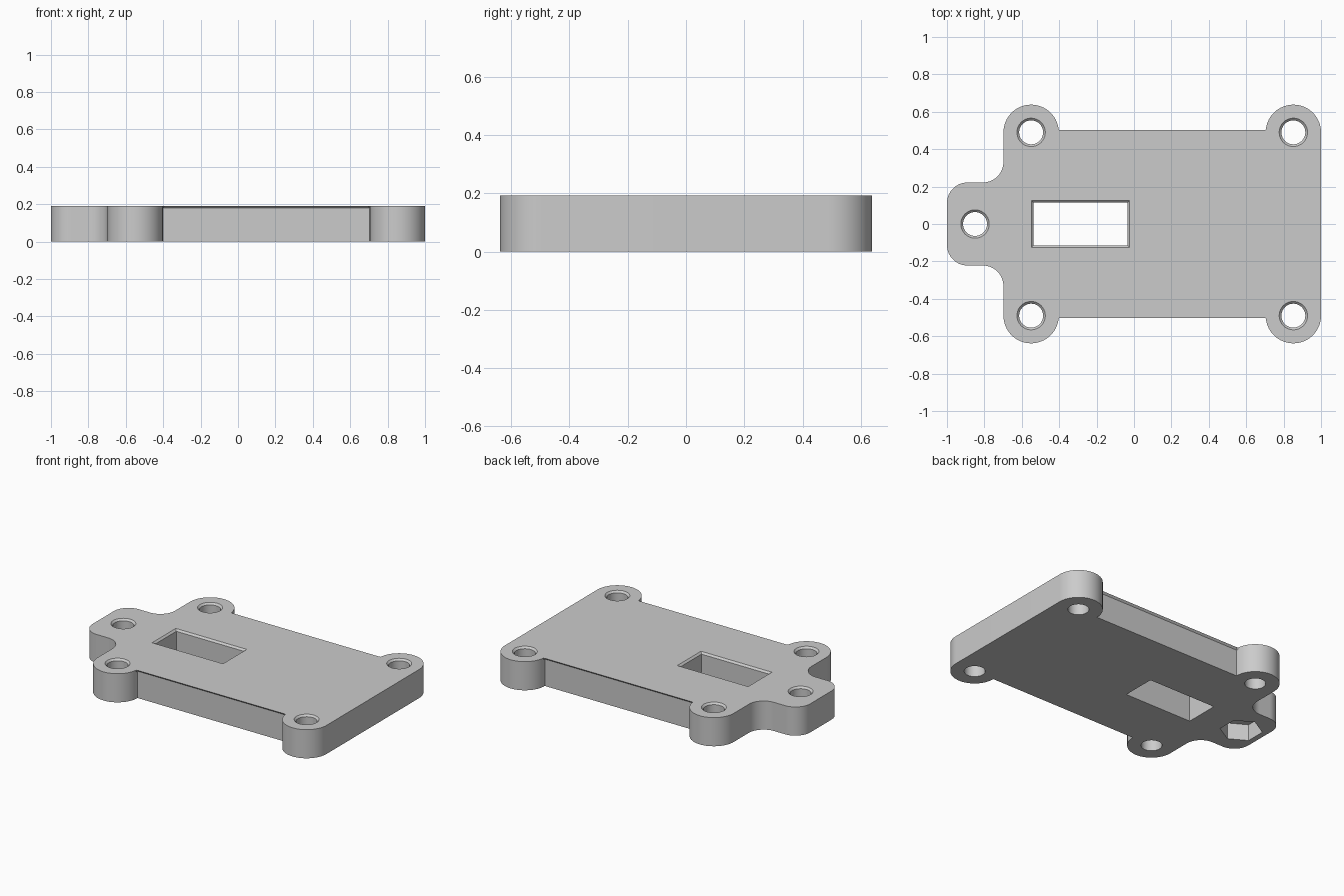
import bpy
import bmesh
from math import cos, sin, radians

cube = bpy.data.objects.get("Cube")
if cube:
    bpy.data.objects.remove(cube, do_unlink=True)

HEIGHT = 0.192
CHAMFER = 0.012
EAR_R = 0.148
EAR_Y = 0.49
FILLET = 0.11
HOLE_R = 0.064
RIGHT_EAR, LEFT_EAR, TAB = 0.852, -0.55, -0.85

grey = bpy.data.materials.new("plain grey")
grey.use_nodes = True
colour = (0.6, 0.6, 0.6, 1)
grey.diffuse_color = colour
grey.node_tree.nodes["Principled BSDF"].inputs["Base Color"].default_value = colour


def arc(cx, cy, r, start, end, steps):
    angles = [radians(start + (end - start) * i / steps) for i in range(steps + 1)]
    return [(cx + r * cos(a), cy + r * sin(a)) for a in angles]


def loft(name, sections, chamfer_top=False):
    """Solid through (height, outline) sections listed from bottom to top."""
    bm = bmesh.new()
    rings = [[bm.verts.new((x, y, z)) for x, y in pts] for z, pts in sections]
    bm.faces.new(rings[0][::-1])
    top = bm.faces.new(rings[-1])
    n = len(rings[0])
    for low, high in zip(rings, rings[1:]):
        for i in range(n):
            j = (i + 1) % n
            bm.faces.new((low[i], low[j], high[j], high[i]))
    if chamfer_top:
        bmesh.ops.bevel(bm, geom=list(top.edges), offset=CHAMFER,
                        segments=1, affect='EDGES')
    bmesh.ops.recalc_face_normals(bm, faces=bm.faces[:])
    mesh = bpy.data.meshes.new(name)
    bm.to_mesh(mesh)
    bm.free()
    mesh.materials.append(grey)
    obj = bpy.data.objects.new(name, mesh)
    bpy.context.collection.objects.link(obj)
    return obj


def flared(name, outline):
    """Through cutter whose top widens to chamfer the rim; outline(grow) gives points."""
    over = 0.05
    return loft(name, [(-over, outline(0)), (HEIGHT - CHAMFER, outline(0)),
                       (HEIGHT + over, outline(CHAMFER + over))])


def circle(cx, cy, r, n, start=0):
    return arc(cx, cy, r, start, start + 360, n)[:-1]


def slot(grow):
    x0, x1, y = -0.537 - grow, -0.035 + grow, 0.114 + grow
    return [(x0, -y), (x1, -y), (x1, y), (x0, y)]


# Plate outline: two ears, concave fillet and rounded tab, mirrored across y
half = (arc(RIGHT_EAR, EAR_Y, EAR_R, 0, 180, 32)
        + arc(LEFT_EAR, EAR_Y, EAR_R, 0, 180, 32)
        + arc(LEFT_EAR - EAR_R - FILLET, 0.222 + FILLET, FILLET, 0, -90, 16)
        + arc(-1 + FILLET, 0.222 - FILLET, FILLET, 90, 180, 16))
outline = half + [(x, -y) for x, y in reversed(half)]
plate = loft("mounting_plate", [(0, outline), (HEIGHT, outline)], chamfer_top=True)

# Screw holes, rectangular window and hexagonal nut pocket
cutters = [flared("window_cutter", slot)]
centres = [(x, s * EAR_Y) for x in (RIGHT_EAR, LEFT_EAR) for s in (1, -1)]
for cx, cy in centres + [(TAB, 0)]:
    cutters.append(flared("screw_hole_cutter",
                          lambda g: circle(cx, cy, HOLE_R + g, 40)))
nut = circle(TAB, 0, 0.13, 6, 90)
cutters.append(loft("nut_pocket_cutter", [(-0.05, nut), (0.11, nut)]))

bpy.context.view_layer.objects.active = plate
for cutter in cutters:
    cutter.hide_render = True
    mod = plate.modifiers.new("cut", 'BOOLEAN')
    mod.operation = 'DIFFERENCE'
    mod.solver = 'EXACT'
    mod.object = cutter
    bpy.ops.object.modifier_apply(modifier=mod.name)
    bpy.data.objects.remove(cutter, do_unlink=True)

# Smooth curved walls, keep edges sharp
bpy.ops.object.select_all(action='DESELECT')
plate.select_set(True)
bpy.ops.object.shade_smooth_by_angle(angle=radians(30))
